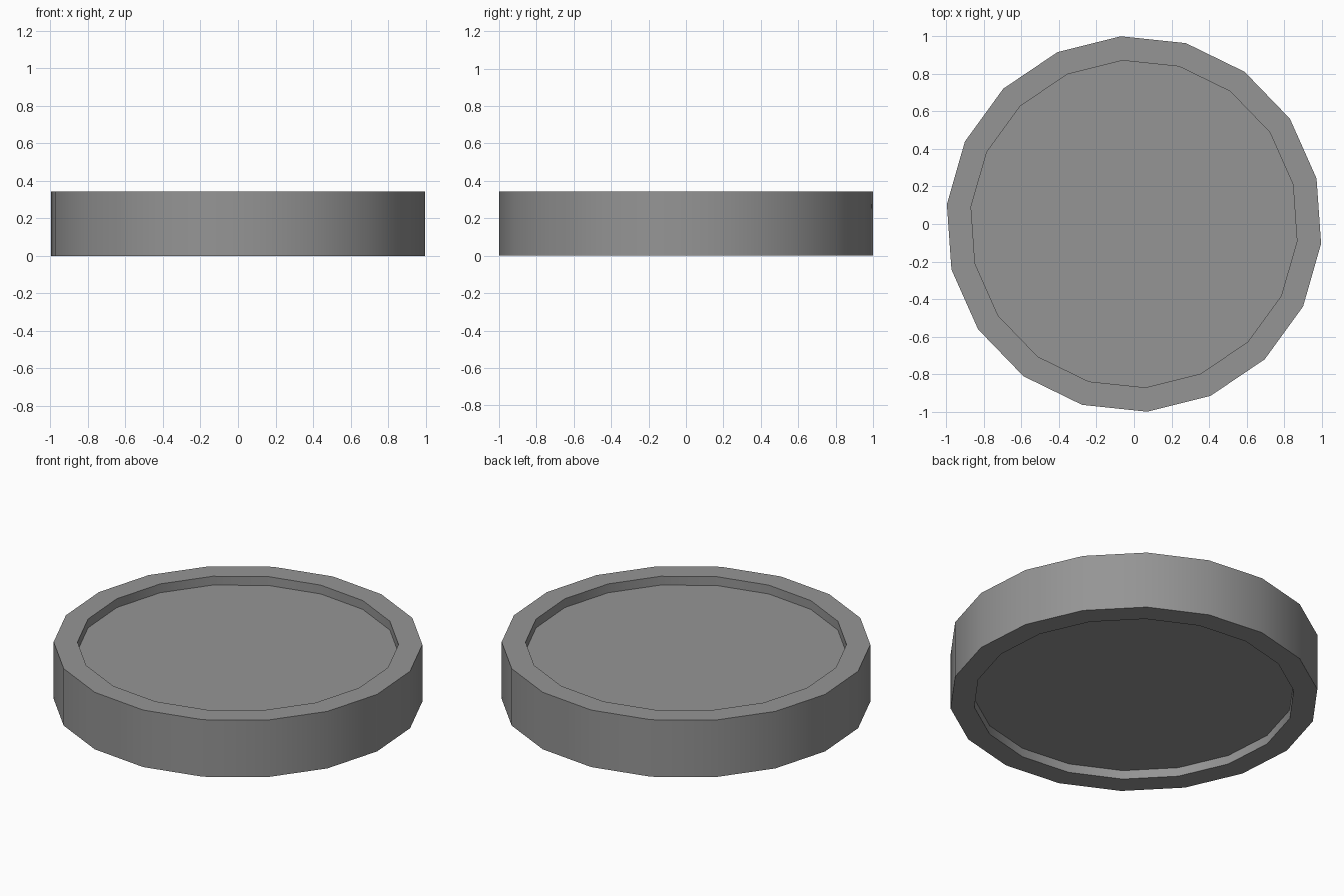
import bpy, bmesh, math

cube = bpy.data.objects.get("Cube")
if cube:
    bpy.data.objects.remove(cube, do_unlink=True)

SIDES = 18
TURN = math.radians(14)
OUTER, INNER = 1.0024, 0.873
HEIGHT, RECESS = 0.342, 0.053

grey = bpy.data.materials.new("plain grey")
grey.use_nodes = True
colour = (0.3, 0.3, 0.3, 1)
grey.diffuse_color = colour
grey.node_tree.nodes["Principled BSDF"].inputs["Base Color"].default_value = colour


def ring(bm, radius, z):
    """One polygon loop of vertices."""
    angles = [TURN + math.tau * i / SIDES for i in range(SIDES)]
    return [bm.verts.new((radius * math.cos(a), radius * math.sin(a), z)) for a in angles]


# Disc with a raised rim and a shallow recess on both faces
bm = bmesh.new()
profile = [(INNER, RECESS), (INNER, 0), (OUTER, 0),
           (OUTER, HEIGHT), (INNER, HEIGHT), (INNER, HEIGHT - RECESS)]
rings = [ring(bm, r, z) for r, z in profile]
for low, high in zip(rings, rings[1:]):
    for i in range(SIDES):
        j = (i + 1) % SIDES
        bm.faces.new((low[i], low[j], high[j], high[i]))
bm.faces.new(rings[0][::-1])
bm.faces.new(rings[-1])
bmesh.ops.recalc_face_normals(bm, faces=bm.faces)

mesh = bpy.data.meshes.new("rimmed_disc")
bm.to_mesh(mesh)
bm.free()
mesh.materials.append(grey)
disc = bpy.data.objects.new("rimmed_disc", mesh)
bpy.context.collection.objects.link(disc)

# Smooth round walls, crisp rim edges
bpy.ops.object.select_all(action="DESELECT")
disc.select_set(True)
bpy.context.view_layer.objects.active = disc
bpy.ops.object.shade_smooth_by_angle(angle=math.radians(30))
